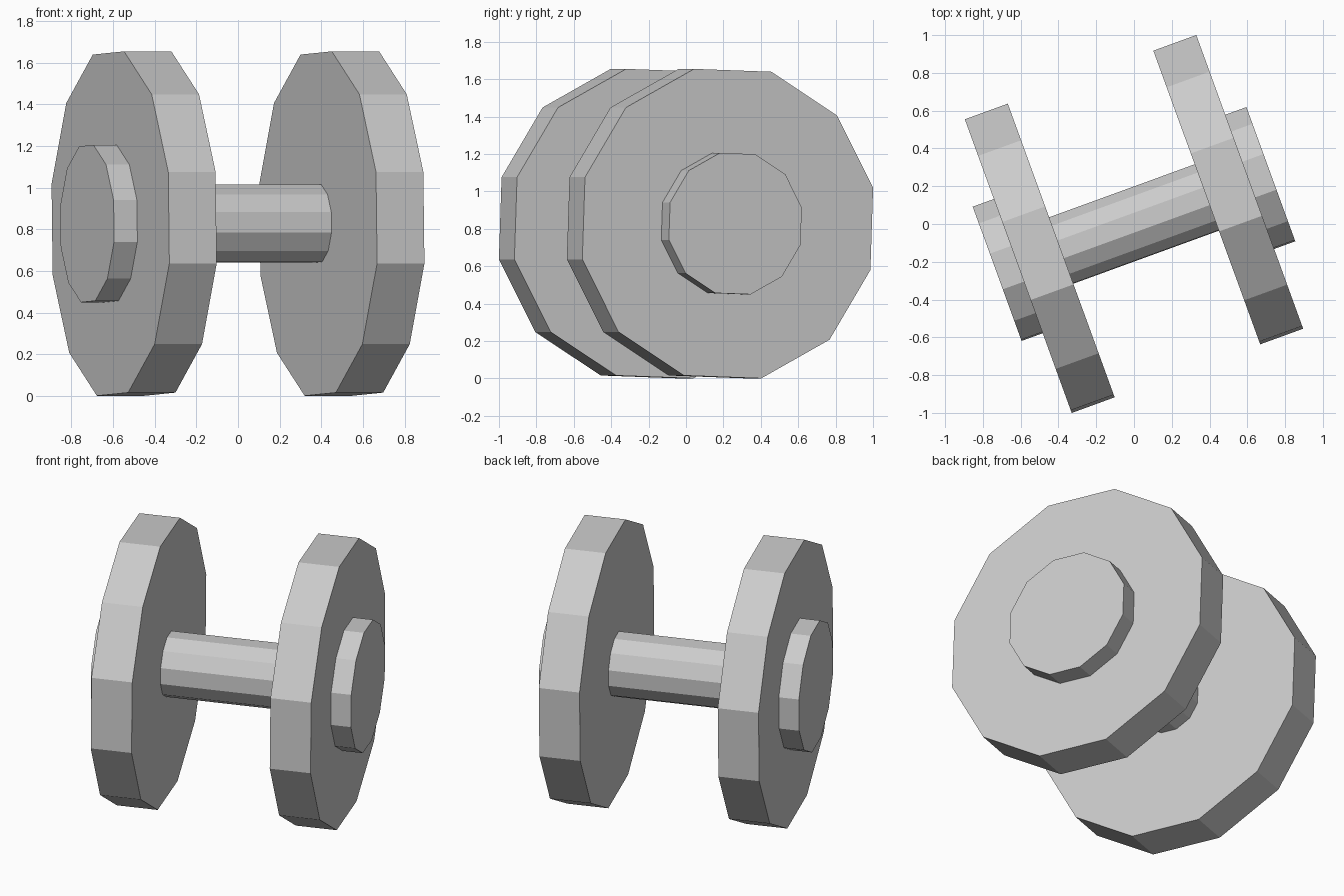
import bpy
import bmesh
from math import radians
from mathutils import Matrix, Vector

cube = bpy.data.objects.get("Cube")
if cube:
    bpy.data.objects.remove(cube, do_unlink=True)

SIDES = 12
CENTRE = Vector((0, 0, 0.8275))
TURN = Matrix.Rotation(radians(20), 4, 'Z')   # heading of the bar
ROLL = Matrix.Rotation(radians(13), 4, 'X')   # roll about the bar
LAY = Matrix.Rotation(radians(90), 4, 'Y')    # upright cylinder to lying

grey = bpy.data.materials.new("plain grey")
grey.use_nodes = True
colour = (0.6, 0.6, 0.6, 1)
grey.diffuse_color = colour
grey.node_tree.nodes["Principled BSDF"].inputs["Base Color"].default_value = colour


def disc(name, radius, start, end):
    """Faceted cylinder along the bar, from start to end."""
    bm = bmesh.new()
    bmesh.ops.create_cone(bm, cap_ends=True, segments=SIDES,
                          radius1=radius, radius2=radius, depth=end - start)
    slide = Matrix.Translation(((start + end) / 2, 0, 0))
    bm.transform(Matrix.Translation(CENTRE) @ TURN @ slide @ ROLL @ LAY)
    mesh = bpy.data.meshes.new(name)
    bm.to_mesh(mesh)
    bm.free()
    mesh.materials.append(grey)
    obj = bpy.data.objects.new(name, mesh)
    bpy.context.collection.objects.link(obj)
    return obj


# Grip between the weights
disc("handle", 0.192, -0.43, 0.43)

# Weight plate and end cap on each side
for side, sign in (("left", 1), ("right", -1)):
    for part, radius, inner, outer in (("weight_plate", 0.849, 0.41, 0.652),
                                       ("end_cap", 0.388, 0.63, 0.771)):
        disc(f"{side}_{part}", radius, *sorted((sign * inner, sign * outer)))
